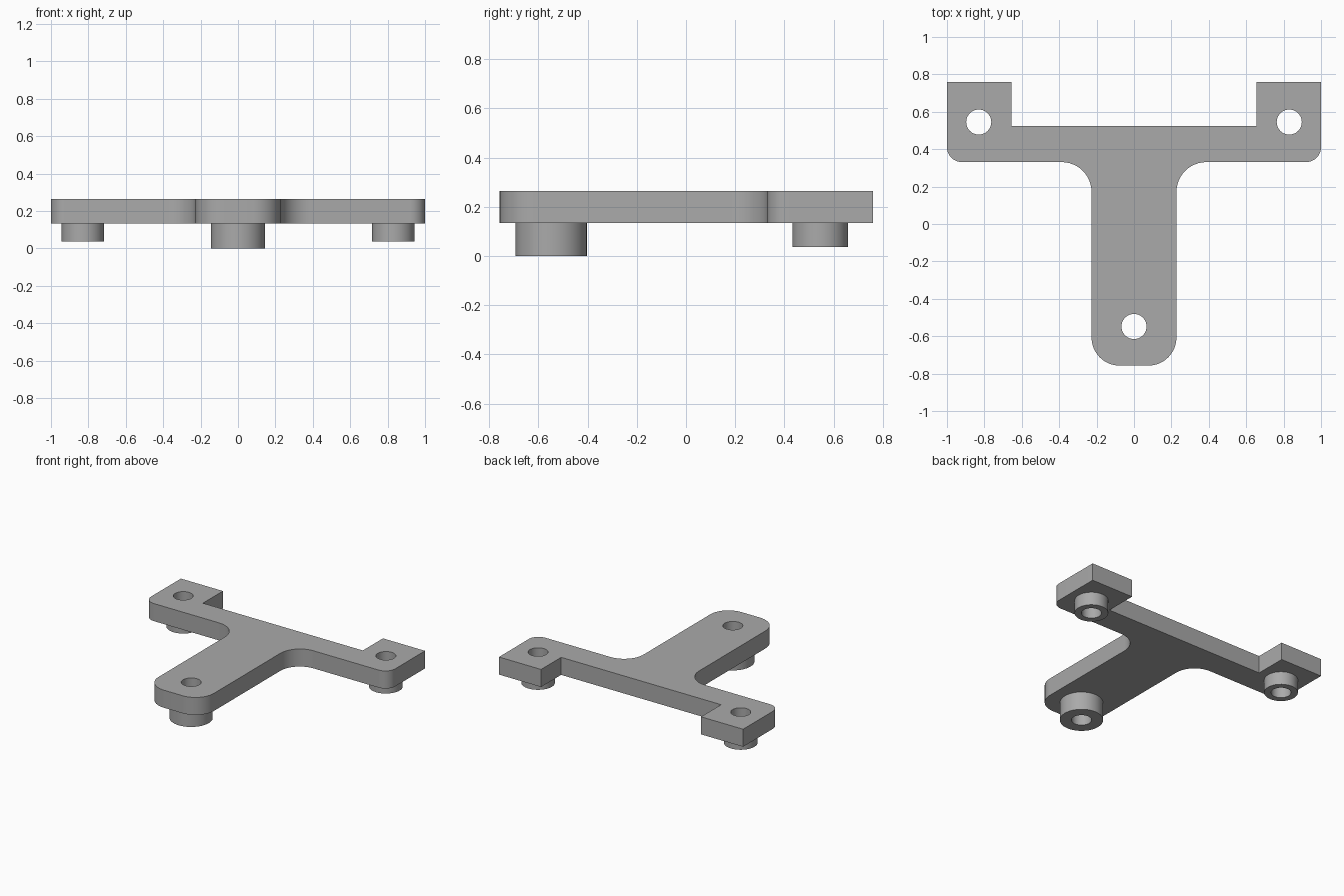
import bpy, bmesh, math
from mathutils import Vector

if "Cube" in bpy.data.objects:
    bpy.data.objects.remove(bpy.data.objects["Cube"])

Z_LOW, Z_TOP = 0.134, 0.264      # plate underside and top
HOLE_R, SEG = 0.067, 48
# x, y, boss radius, boss bottom
MOUNTS = [(-0.83, 0.545, 0.113, 0.037), (0.83, 0.545, 0.113, 0.037), (0, -0.548, 0.145, 0)]

grey = bpy.data.materials.new("grey metal")
grey.diffuse_color = (0.4, 0.4, 0.4, 1)
grey.use_nodes = True
grey.node_tree.nodes["Principled BSDF"].inputs["Base Color"].default_value = grey.diffuse_color


def circle(cx, cy, r):
    return [(cx + r * math.cos(2 * math.pi * i / SEG),
             cy + r * math.sin(2 * math.pi * i / SEG)) for i in range(SEG)]


def rounded(corners, steps=12):
    """Outline from (x, y, radius) right-angle corners."""
    pts = []
    for i, (x, y, r) in enumerate(corners):
        p = Vector((x, y))
        if r == 0:
            pts.append((x, y))
            continue
        u = (Vector(corners[i - 1][:2]) - p).normalized()
        v = (Vector(corners[(i + 1) % len(corners)][:2]) - p).normalized()
        c = p + (u + v) * r
        for k in range(steps + 1):
            a = math.pi / 2 * k / steps
            pts.append(tuple(c - v * r * math.cos(a) - u * r * math.sin(a)))
    return pts


def finish(name, bm):
    bmesh.ops.recalc_face_normals(bm, faces=bm.faces)
    me = bpy.data.meshes.new(name)
    bm.to_mesh(me)
    bm.free()
    ob = bpy.data.objects.new(name, me)
    bpy.context.collection.objects.link(ob)
    me.materials.append(grey)
    bpy.ops.object.select_all(action='DESELECT')
    ob.select_set(True)
    bpy.context.view_layer.objects.active = ob
    bpy.ops.object.shade_smooth_by_angle(angle=math.radians(30))


# T-shaped plate with three through holes
half = [(0.227, -0.757, 0.15), (0.227, 0.331, 0.16), (1, 0.331, 0.08),
        (1, 0.76, 0), (0.655, 0.76, 0), (0.655, 0.525, 0)]
outline = rounded(half + [(-x, y, r) for x, y, r in reversed(half)])
bm = bmesh.new()
for loop in [outline] + [circle(x, y, HOLE_R) for x, y, _, _ in MOUNTS]:
    vs = [bm.verts.new((x, y, Z_LOW)) for x, y in loop]
    for i, v in enumerate(vs):
        bm.edges.new((vs[i - 1], v))
bmesh.ops.triangle_fill(bm, use_beauty=True, use_dissolve=False, edges=bm.edges[:])
ext = bmesh.ops.extrude_face_region(bm, geom=bm.faces[:], use_keep_orig=True)
top = [g for g in ext["geom"] if isinstance(g, bmesh.types.BMVert)]
bmesh.ops.translate(bm, verts=top, vec=(0, 0, Z_TOP - Z_LOW))
finish("t_plate", bm)

# Hollow round bosses under each hole
for name, (x, y, r, z) in zip(("rear_left_boss", "rear_right_boss", "front_boss"), MOUNTS):
    bm = bmesh.new()
    rings = [[bm.verts.new((px, py, h)) for px, py in circle(x, y, rad)]
             for rad, h in ((r, Z_LOW), (r, z), (HOLE_R, z), (HOLE_R, Z_LOW))]
    for a, b in zip(rings, rings[1:]):
        for i in range(SEG):
            bm.faces.new((a[i - 1], a[i], b[i], b[i - 1]))
    finish(name, bm)
    # open shell: make sure the outer wall faces outwards
    me = bpy.context.object.data
    f = me.polygons[0]
    if (f.center - Vector((x, y, f.center.z))).dot(f.normal) < 0:
        me.flip_normals()
